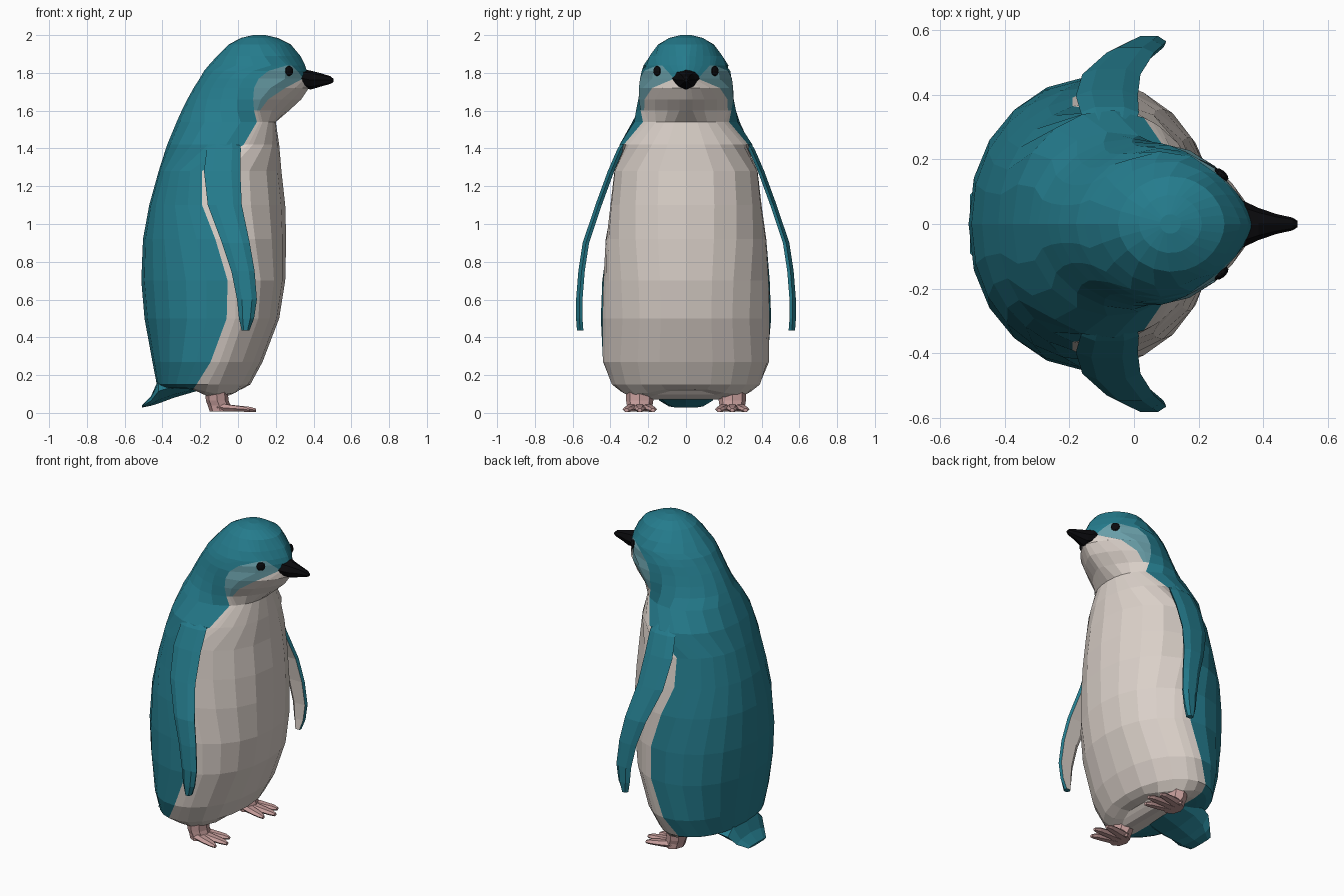
import bpy, bmesh, math

if "Cube" in bpy.data.objects:
    bpy.data.objects.remove(bpy.data.objects["Cube"])


def material(name, rgb):
    m = bpy.data.materials.new(name)
    m.diffuse_color = (*rgb, 1)
    m.use_nodes = True
    m.node_tree.nodes["Principled BSDF"].inputs["Base Color"].default_value = m.diffuse_color
    return m


MATS = [material("teal_plumage", (0.018, 0.2, 0.265)),
        material("cream_belly", (0.7, 0.63, 0.58)),
        material("pale_cheek", (0.14, 0.34, 0.39)),
        material("black", (0.003, 0.003, 0.004)),
        material("pink_skin", (0.55, 0.33, 0.32))]
TEAL, CREAM, CHEEK, BLACK, PINK = range(5)


def loft(name, rings, colour):
    """Skin equal rings; colour is a number or a rule (row, column)."""
    bm = bmesh.new()
    vs = [[bm.verts.new(p) for p in r] for r in rings]
    n = len(rings[0])

    def face(pts, row, col):
        f = bm.faces.new(list(dict.fromkeys(pts)))
        f.material_index = colour(row, col) if callable(colour) else colour

    for k in range(len(vs) - 1):
        for i in range(n):
            j = (i + 1) % n
            face((vs[k][i], vs[k][j], vs[k + 1][j], vs[k + 1][i]), k, i)
    # end caps in strips, so that they follow the column colours
    for ring, row in ((vs[0], 0), (vs[-1], len(vs) - 2)):
        for i in range(n // 2):
            face((ring[i], ring[i + 1], ring[n - i - 1], ring[(n - i) % n]), row, i)
    bmesh.ops.recalc_face_normals(bm, faces=bm.faces)
    me = bpy.data.meshes.new(name)
    bm.to_mesh(me)
    bm.free()
    for m in MATS:
        me.materials.append(m)
    ob = bpy.data.objects.new(name, me)
    bpy.context.collection.objects.link(ob)
    return ob


# Body sections: z, back x, front x, half width, cream edge x, plumage edge x
ROWS = [
    (2.0, .08, .145, .03, .12, .11), (1.985, .015, .21, .09, .16, .13),
    (1.95, -.05, .28, .148, .22, .16), (1.89, -.11, .33, .195, .25, .21),
    (1.84, -.155, .355, .225, .285, .26), (1.81, -.18, .365, .235, .315, .16),
    (1.77, -.203, .37, .245, .345, .11), (1.72, -.235, .375, .25, .25, .085),
    (1.66, -.268, .335, .255, .16, .08), (1.6, -.298, .27, .265, .115, .085),
    (1.54, -.325, .2, .285, .13, .10), (1.42, -.375, .218, .352, .08, .03),
    (1.28, -.42, .23, .38, -.05, -.19), (1.1, -.47, .25, .4, -.05, -.19),
    (.92, -.503, .255, .425, -.02, -.12), (.7, -.512, .25, .445, .03, -.055),
    (.5, -.495, .218, .452, .03, -.06), (.27, -.453, .13, .44, -.05, -.145),
    (.15, -.43, .065, .393, -.1, -.22), (.1, -.4, .02, .345, -.11, -.235),
    (.07, -.35, -.03, .28, -.12, -.24)]
N_FRONT, N_MID, N_BACK = 4, 2, 6


def width_at(z, w, t):
    # the head narrows towards the beak
    power = .92 if z < 1.57 else 1.55 if t < math.pi / 2 and z < 1.93 else 1.1
    return w * max(math.sin(t), 0) ** power


def section(row):
    z, xb, xf, w, xc, xp = row
    cx, a = (xb + xf) / 2, (xf - xb) / 2
    tc, tp = math.acos((xc - cx) / a), math.acos((xp - cx) / a)
    ts = [tc * i / N_FRONT for i in range(N_FRONT)]
    ts += [tc + (tp - tc) * i / N_MID for i in range(N_MID)]
    ts += [tp + (math.pi - tp) * i / N_BACK for i in range(N_BACK + 1)]
    half = []
    for t in ts:
        x, y = cx + a * math.cos(t), width_at(z, w, t)
        # the underside rises towards the tail and between the feet
        tail = min(max((-x - .12) * 8, 0), 1)
        arch = min(max((.23 - y) * 8, 0), 1)
        lift = max(.14 - z, 0) * .8 * max(tail, arch * .8)
        half.append((x, y, z + lift))
    half[0] = (half[0][0], 0, half[0][2])
    half[-1] = (half[-1][0], 0, half[-1][2])
    return half + [(x, -y, q) for x, y, q in half[-2:0:-1]]


def body_colour(row, col):
    n = 2 * (N_FRONT + N_MID + N_BACK)
    h = min(col, n - 1 - col)
    z = (ROWS[row][0] + ROWS[row + 1][0]) / 2
    if h < N_FRONT:
        return CREAM if z < 1.77 else TEAL
    if h < N_FRONT + N_MID:
        return CREAM if z < 1.6 else CHEEK if z < 1.845 else TEAL
    return TEAL


loft("body", [section(r) for r in ROWS], body_colour)


def oval_x(x, y, hw, z0, z1, n=8):
    """Ring across the x axis."""
    zc, h = (z0 + z1) / 2, (z1 - z0) / 2
    return [(x, y + hw * math.cos(2 * math.pi * i / n),
             zc + h * math.sin(2 * math.pi * i / n)) for i in range(n)]


# Beak
loft("beak", [oval_x(.31, 0, .085, 1.73, 1.825), oval_x(.385, 0, .05, 1.712, 1.812),
              oval_x(.44, 0, .031, 1.728, 1.798), oval_x(.49, 0, .02, 1.742, 1.782),
              oval_x(.506, 0, .01, 1.752, 1.768)], BLACK)

# Tail
loft("tail", [oval_x(-.22, 0, .19, .115, .19), oval_x(-.34, 0, .2, .08, .2),
              oval_x(-.42, 0, .175, .05, .18), oval_x(-.46, 0, .14, .038, .09),
              oval_x(-.508, 0, .09, .028, .04)], TEAL)

# Flipper stations: z, rear x, front x, y
FLIPPER = [(1.5, -.13, -.01, .27), (1.4, -.165, .015, .345), (1.28, -.18, .012, .397),
           (1.1, -.16, .02, .463), (.9, -.085, .062, .53), (.75, -.035, .088, .553),
           (.6, -.005, .1, .565), (.5, .005, .085, .565), (.435, .02, .06, .56)]


def flipper_ring(z, x0, x1, y, s):
    w, t = x1 - x0, .017
    pts = [(0, 0), (.25, t), (.75, t), (1, 0), (.93, -t), (.2, -t)]
    return [(x0 + w * u, s * (y + v), z) for u, v in pts]


for side, s in (("left", 1), ("right", -1)):
    # Flipper, cream on its inner faces
    loft(side + "_flipper", [flipper_ring(*f, s) for f in FLIPPER],
         lambda row, col: TEAL if col < 4 else CREAM)

    # Eye, a flattened bead set into the head surface
    z, ex = 1.81, .27
    _, xb, xf, w, _, _ = ROWS[5]
    t = math.acos((ex - (xb + xf) / 2) / ((xf - xb) / 2))
    bpy.ops.mesh.primitive_uv_sphere_add(segments=10, ring_count=6, radius=.027,
                                         location=(ex, s * width_at(z, w, t), z),
                                         rotation=(0, 0, -s * .7))
    eye = bpy.context.object
    eye.scale = (1, .5, 1)
    eye.name = side + "_eye"
    eye.data.materials.append(MATS[BLACK])

    # Ankle
    fy = s * .245
    rings = [[(cx + rx * math.cos(math.pi * i / 4), fy + ry * math.sin(math.pi * i / 4), z)
              for i in range(8)]
             for z, cx, rx, ry in ((.12, -.115, .06, .075), (.065, -.11, .06, .072),
                                   (.04, -.1, .06, .068), (.008, -.095, .055, .07))]
    loft(side + "_ankle", rings, PINK)

    # Three spread toes
    for name, dy, tip in (("inner", -.07, .06), ("middle", 0, .095), ("outer", .07, .06)):
        x0, y0 = -.11, fy + s * dy * .45
        toe = []
        for f, hw, h in ((0, .035, .055), (.5, .034, .042), (.85, .027, .034), (1, .012, .024)):
            toe.append(oval_x(x0 + (tip - x0) * f, y0 + s * dy * .55 * f, hw, .004, h, 6))
        loft(side + "_" + name + "_toe", toe, PINK)
